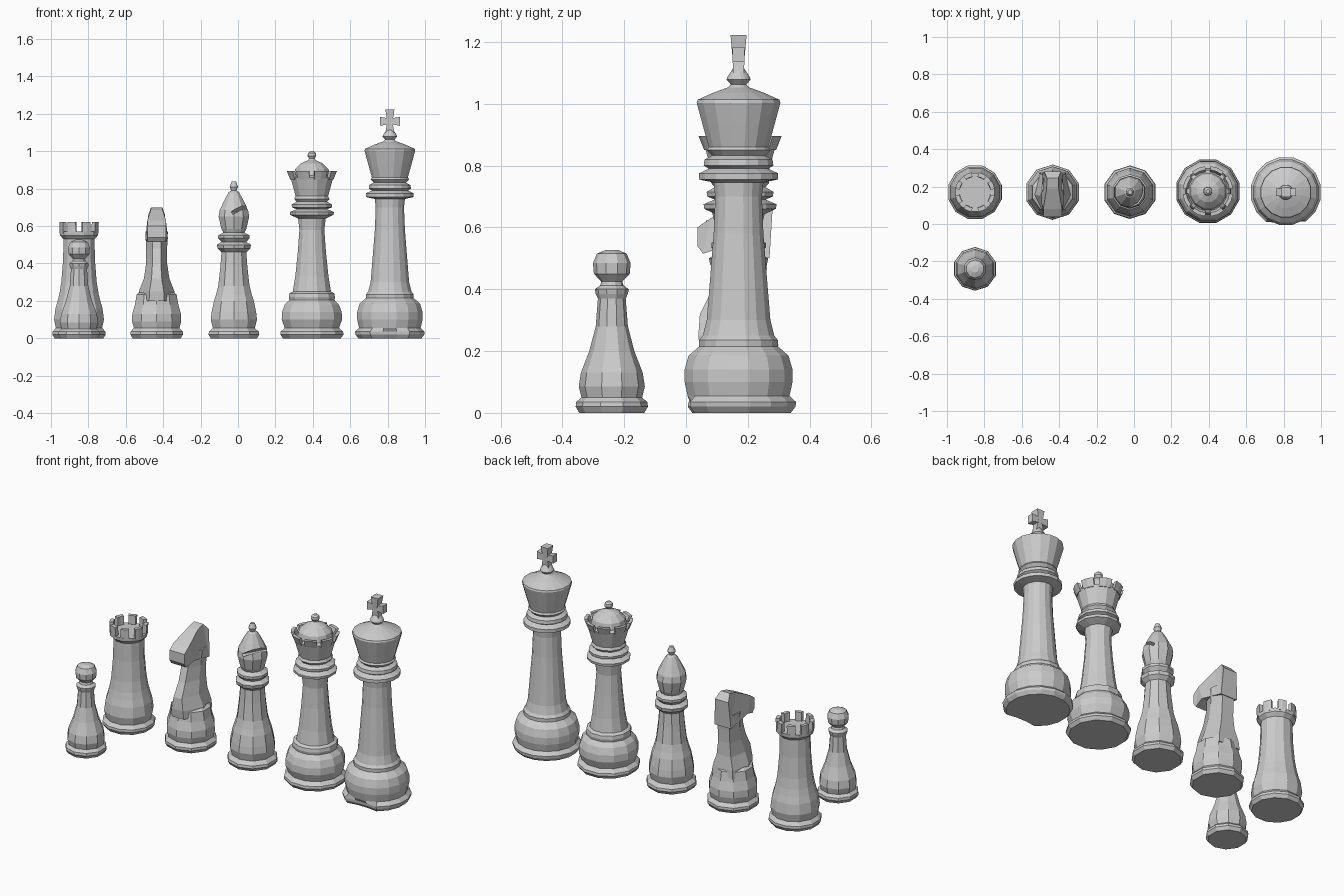
import bpy, bmesh
from math import sin, cos, pi, radians
from mathutils import Vector

ROW = 0.17  # y of the back row


def finish(name, bm, loc):
    bmesh.ops.recalc_face_normals(bm, faces=bm.faces)
    me = bpy.data.meshes.new(name)
    bm.to_mesh(me)
    bm.free()
    ob = bpy.data.objects.new(name, me)
    ob.location = loc
    bpy.context.collection.objects.link(ob)
    return ob


def loft(bm, rings):
    """Skin closed rings of points and cap both ends."""
    vs = [[bm.verts.new(p) for p in r] for r in rings]
    n = len(vs[0])
    for a, b in zip(vs, vs[1:]):
        for i in range(n):
            j = (i + 1) % n
            bm.faces.new((a[i], a[j], b[j], b[i]))
    bm.faces.new(vs[0][::-1])
    bm.faces.new(vs[-1])
    return vs


def lathe(name, loc, profile, n):
    bm = bmesh.new()
    loft(bm, [[(r * cos(2 * pi * (i + .5) / n), r * sin(2 * pi * (i + .5) / n), z)
               for i in range(n)] for r, z in profile])
    return finish(name, bm, loc)


def teeth(name, loc, count, fill, r_in, r_out, flare, z0, z1):
    """Ring of separate blocks for battlements and crown points."""
    bm = bmesh.new()
    for k in range(count):
        mid, half = 2 * pi * (k + .5) / count, pi / count * fill
        angles = (mid - half, mid, mid + half)
        rings = []
        for z, f in ((z0, 0), (z1, flare)):
            rings.append([((r_out + f) * cos(a), (r_out + f) * sin(a), z) for a in angles] +
                         [((r_in + f) * cos(a), (r_in + f) * sin(a), z) for a in angles[::-1]])
        loft(bm, rings)
    return finish(name, bm, loc)


def prism(name, loc, pts):
    """Side outline of (y, z, half width), mirrored across x."""
    bm = bmesh.new()
    loft(bm, [[(s * w, y, z) for y, z, w in pts] for s in (-1, 1)])
    bmesh.ops.triangulate(bm, faces=[f for f in bm.faces if len(f.verts) > 4])
    return finish(name, bm, loc)


# Pawn
lathe("pawn_body", (-.85, -.24, 0), [
    (.105, 0), (.117, .02), (.115, .035), (.098, .05), (.107, .085), (.1, .13), (.073, .2),
    (.052, .28), (.045, .37), (.052, .385), (.055, .4), (.038, .412), (.034, .425),
    (.058, .45), (.061, .485), (.048, .515), (.02, .527)], 10)

# Rook
rook = (-.85, ROW, 0)
lathe("rook_body", rook, [
    (.135, 0), (.148, .02), (.147, .035), (.128, .055), (.138, .1), (.13, .16), (.118, .2),
    (.108, .24), (.098, .3), (.088, .42), (.086, .53), (.105, .55), (.107, .57)], 12)
teeth("rook_battlements", rook, 8, .58, .082, .105, .002, .56, .622)

# Knight
knight = (-.435, ROW, 0)
lathe("knight_base", knight, [
    (.135, 0), (.148, .02), (.147, .035), (.128, .055), (.138, .09), (.137, .13),
    (.122, .18), (.112, .235), (.085, .25)], 10)
bm = bmesh.new()
rings = []
for z, f, b, w in ((.2, -.125, .105, .1), (.25, -.13, .1, .095), (.32, -.125, .09, .068),
                   (.4, -.085, .088, .056), (.48, -.06, .092, .056), (.57, -.055, .1, .06)):
    m = (f + b) / 2
    rings.append([(-w * .4, f, z), (w * .4, f, z), (w, m, z),
                  (w * .7, b, z), (-w * .7, b, z), (-w, m, z)])
loft(bm, rings)
finish("knight_neck", bm, knight)
prism("knight_head", knight, [
    (.1, .5, .055), (-.055, .535, .06), (-.115, .515, .05), (-.133, .54, .05),
    (-.133, .6, .05), (-.09, .63, .05), (.02, .685, .032), (.075, .7, .03), (.11, .66, .045)])

# Bishop
bishop = (-.022, ROW, 0)
body = lathe("bishop_body", bishop, [
    (.13, 0), (.143, .02), (.14, .035), (.118, .055), (.13, .1), (.125, .14), (.112, .2),
    (.1, .235), (.088, .28), (.076, .38), (.07, .46), (.092, .48), (.096, .5), (.07, .515),
    (.088, .535), (.088, .55), (.06, .565), (.07, .585), (.086, .65), (.08, .685),
    (.055, .735), (.03, .78), (.015, .79), (.023, .81), (.012, .838)], 10)
bm = bmesh.new()
bmesh.ops.create_cube(bm, size=1)
bmesh.ops.scale(bm, verts=bm.verts, vec=(.1, .22, .018))
slit = finish("bishop_slit_cutter", bm, Vector(bishop) + Vector((.06, -.035, .7)))
slit.rotation_euler = (0, radians(-40), radians(-30))
slit.hide_render = True
slit.hide_viewport = True
cut = body.modifiers.new("slit", 'BOOLEAN')
cut.object = slit
cut.operation = 'DIFFERENCE'

# Queen
queen = (.395, ROW + .005, 0)
lathe("queen_body", queen, [
    (.16, 0), (.175, .02), (.173, .035), (.15, .055), (.167, .1), (.165, .14), (.15, .18),
    (.125, .205), (.128, .22), (.124, .24), (.106, .25), (.092, .33), (.078, .46), (.069, .58),
    (.076, .64), (.12, .66), (.122, .675), (.085, .69), (.11, .7), (.112, .715), (.085, .73),
    (.098, .745), (.09, .76), (.118, .86), (.1, .87), (.092, .905), (.06, .935), (.022, .952),
    (.015, .96), (.024, .975), (.022, .99), (.01, 1.0)], 12)
teeth("queen_crown_points", queen, 8, .72, .098, .117, .018, .85, .895)

# King, with the chipped front of the base lip pulled inward
king = (.812, ROW, 0)
ob = lathe("king_body", king, [
    (.172, 0), (.188, .02), (.19, .035), (.168, .055), (.178, .1), (.178, .14), (.165, .185),
    (.13, .215), (.13, .235), (.118, .25), (.105, .3), (.095, .42), (.082, .58), (.077, .7),
    (.082, .745), (.13, .755), (.13, .775), (.098, .79), (.115, .8), (.112, .82), (.088, .832),
    (.105, .85), (.098, .86), (.118, .93), (.138, 1.003), (.135, 1.013), (.085, 1.035),
    (.035, 1.053), (.025, 1.062), (.04, 1.078), (.036, 1.088), (.016, 1.118)], 16)
for v in ob.data.vertices:
    if v.co.z < .04 and v.co.y < 0 and abs(v.co.x) < .05:
        v.co.y += .035

# King's cross: flared arms and upright
bm = bmesh.new()
loft(bm, [[(sx * w, sy * d, z) for sx, sy in ((-1, -1), (1, -1), (1, 1), (-1, 1))]
          for z, w, d in ((1.1, .024, .017), (1.155, .014, .02), (1.222, .024, .026))])
loft(bm, [[(x, sy * .02, 1.16 + sz * h) for sy, sz in ((-1, -1), (1, -1), (1, 1), (-1, 1))]
          for x, h in ((-.054, .024), (0, .014), (.054, .024))])
finish("king_cross", bm, king)
